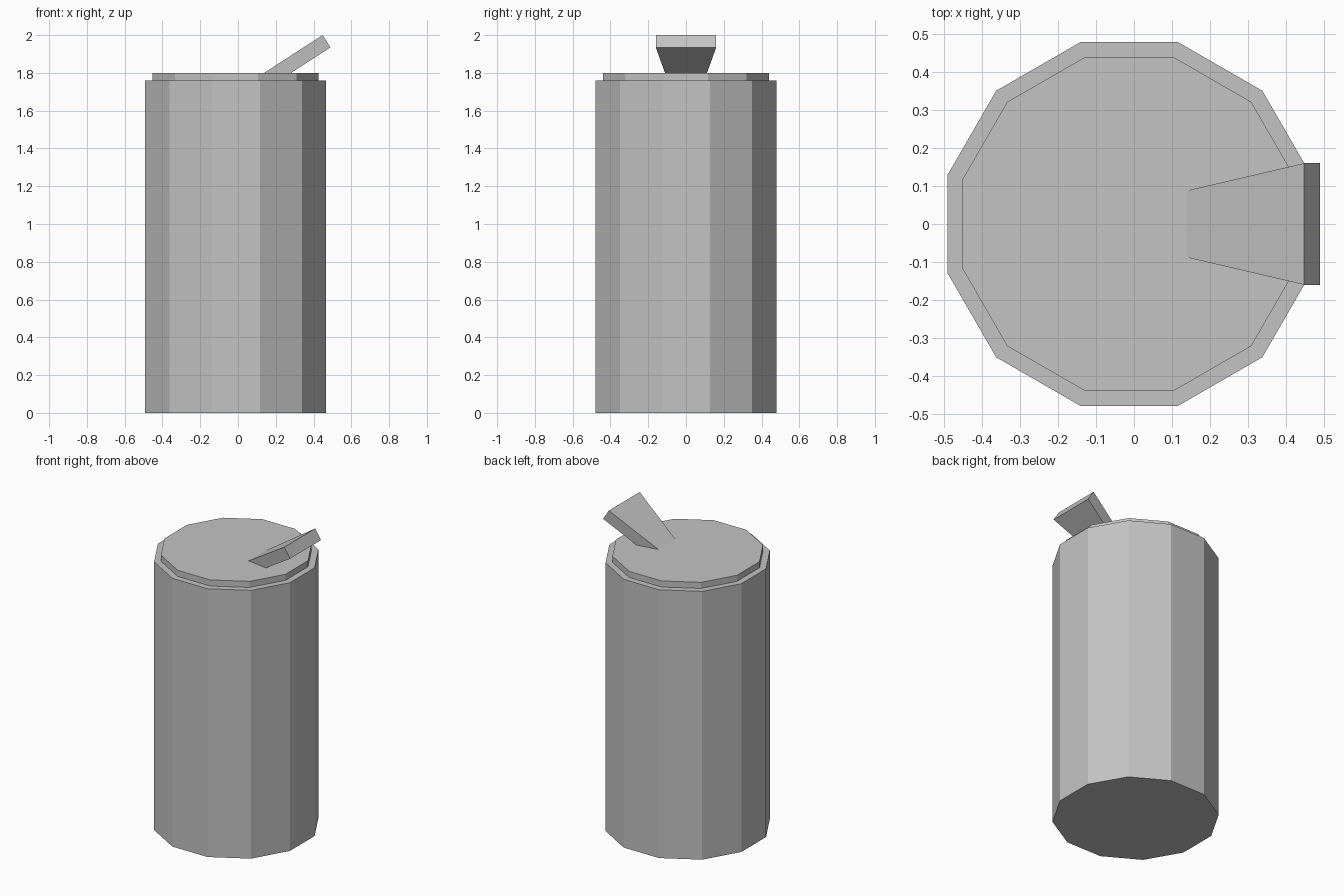
import bpy
import math

cube = bpy.data.objects.get("Cube")
if cube:
    bpy.data.objects.remove(cube)

SIDES = 12
CENTRE_X = -0.0125
BODY_TOP, LID_TOP = 1.76, 1.8

metal = bpy.data.materials.new("grey metal")
metal.use_nodes = True
grey = (0.55, 0.55, 0.55, 1)
metal.diffuse_color = grey
metal.node_tree.nodes["Principled BSDF"].inputs["Base Color"].default_value = grey


def prism(name, apothem, bottom, top):
    """Upright twelve-sided can section with flats facing the axes."""
    bpy.ops.mesh.primitive_cylinder_add(
        vertices=SIDES, radius=apothem / math.cos(math.pi / SIDES),
        depth=top - bottom, location=(CENTRE_X, 0, (bottom + top) / 2),
        rotation=(0, 0, math.pi / SIDES))
    obj = bpy.context.object
    obj.name = name
    obj.data.materials.append(metal)
    return obj


prism("can_body", 0.479, 0, BODY_TOP)
prism("can_lid", 0.439, BODY_TOP, LID_TOP)

# Raised pull tab: a slanted slab, wider at its free end, rooted in the lid
root, tip = (0.135, 1.798), (0.448, 2.0)
drop = (0.042, -0.065)
verts = []
for (x, z), half in ((root, 0.087), (tip, 0.16)):
    for dx, dz in ((0, 0), drop):
        verts += [(x + dx, -half, z + dz), (x + dx, half, z + dz)]
faces = [(0, 4, 5, 1), (2, 3, 7, 6), (0, 1, 3, 2),
         (4, 6, 7, 5), (0, 2, 6, 4), (1, 5, 7, 3)]
mesh = bpy.data.meshes.new("pull_tab")
mesh.from_pydata(verts, [], faces)
mesh.materials.append(metal)
tab = bpy.data.objects.new("pull_tab", mesh)
bpy.context.collection.objects.link(tab)
